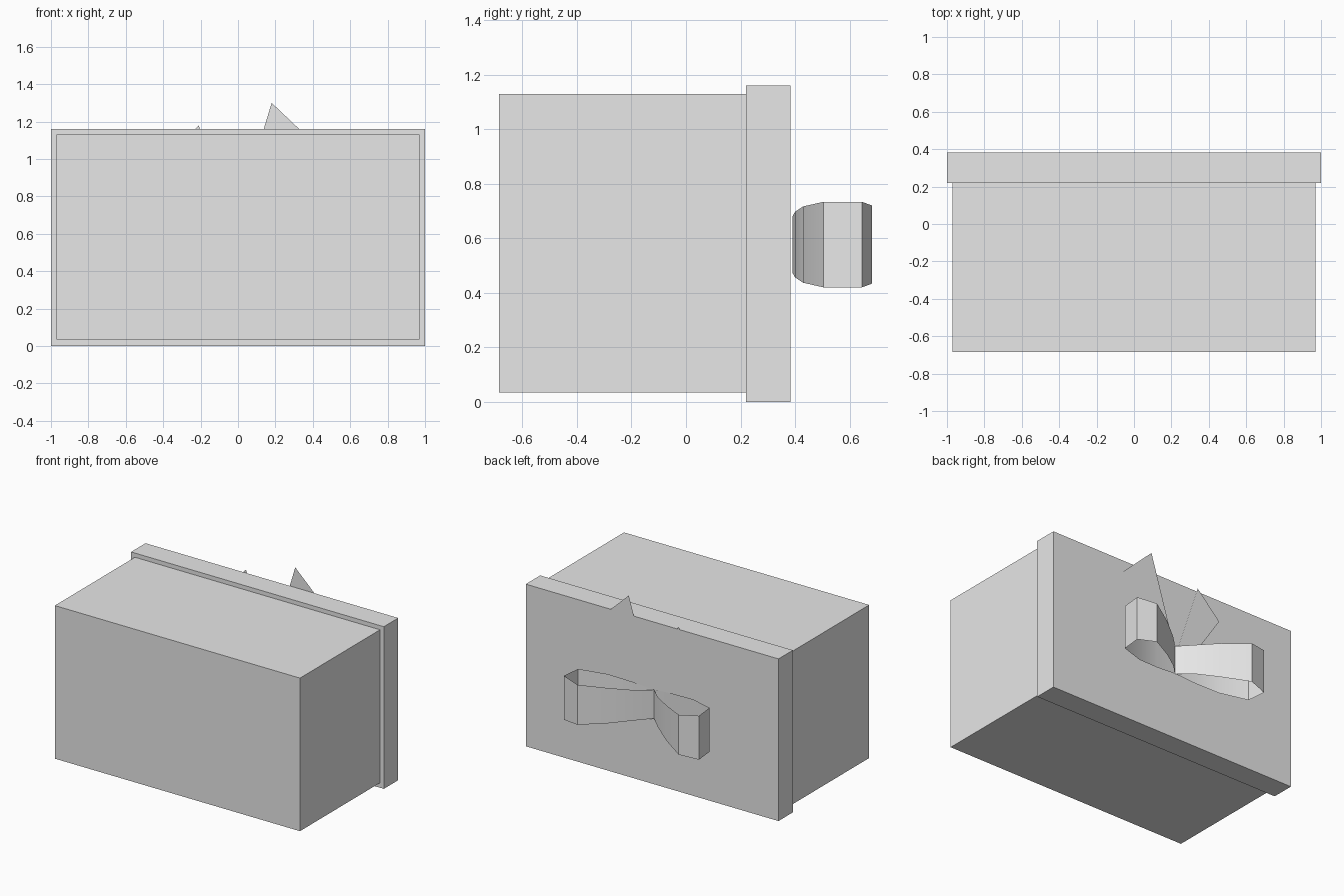
import bpy
import math

cube = bpy.data.objects.get("Cube")
if cube:
    bpy.data.objects.remove(cube, do_unlink=True)

GREY = (0.8, 0.8, 0.8, 1.0)
grey = bpy.data.materials.new("plain_grey")
grey.use_nodes = True
grey.diffuse_color = GREY
grey.node_tree.nodes["Principled BSDF"].inputs["Base Color"].default_value = GREY


def add_mesh(name, verts, faces):
    mesh = bpy.data.meshes.new(name)
    mesh.from_pydata(verts, [], faces)
    mesh.materials.append(grey)
    obj = bpy.data.objects.new(name, mesh)
    bpy.context.collection.objects.link(obj)
    return obj


def add_box(name, low, high):
    bpy.ops.mesh.primitive_cube_add(size=1, location=[(a + b) / 2 for a, b in zip(low, high)])
    obj = bpy.context.object
    obj.name = name
    obj.scale = [b - a for a, b in zip(low, high)]
    bpy.ops.object.transform_apply(location=False, rotation=False, scale=True)
    obj.data.materials.append(grey)


# Box lying on its side, with the lid facing the back
add_box("gift_box", (-0.97, -0.685, 0.035), (0.97, 0.22, 1.13))
add_box("box_lid", (-1, 0.22, 0), (1, 0.383, 1.16))

# Bow loops: ribbon path as distance from the knot, depth and half width
KNOT_X, KNOT_Z = -0.02, 0.577
LOOP = [(0, 0.39, 0.103), (0.09, 0.475, 0.108), (0.23, 0.58, 0.126),
        (0.40, 0.683, 0.143), (0.535, 0.645, 0.157), (0.52, 0.505, 0.157),
        (0.335, 0.43, 0.14), (0.16, 0.4, 0.12), (0, 0.39, 0.103)]


def add_loop(name, side):
    verts = [(KNOT_X + side * x, y, KNOT_Z + s * h) for x, y, h in LOOP for s in (-1, 1)]
    faces = [(i, i + 2, i + 3, i + 1) for i in range(0, len(verts) - 2, 2)]
    obj = add_mesh(name, verts, faces)
    bpy.ops.object.select_all(action="DESELECT")
    obj.select_set(True)
    bpy.context.view_layer.objects.active = obj
    bpy.ops.object.shade_smooth_by_angle(angle=math.radians(25))


add_loop("bow_loop_left", 1)
add_loop("bow_loop_right", -1)


# Flat forked ribbon tails against the lid
def add_tail(name, outline):
    verts = [(x, 0.39, z) for x, z in outline]
    add_mesh(name, verts, [(0, 1, 2, 4), (2, 3, 4)])


add_tail("ribbon_tail_left",
         [(-0.04, 0.575), (0.11, 0.575), (0.418, 1.074), (0.18, 1.30), (0.24, 1.098)][:3]
         + [(0.24, 1.098), (0.18, 1.30)])
add_tail("ribbon_tail_right",
         [(-0.01, 0.575), (-0.11, 0.575), (-0.39, 1.0), (-0.235, 1.02), (-0.21, 1.18)])
